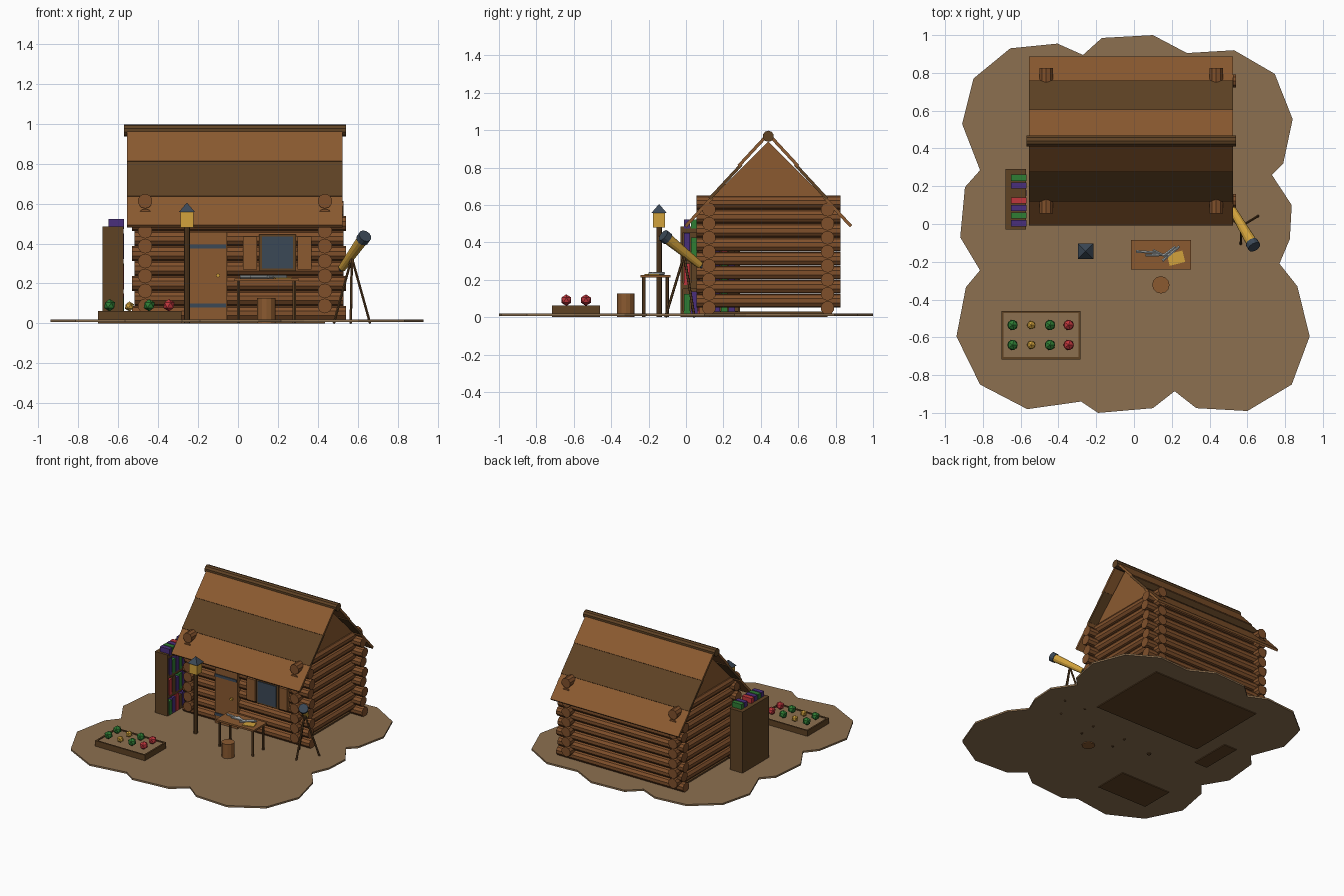
import bpy, bmesh, math
from mathutils import Vector, Matrix

if "Cube" in bpy.data.objects:
    bpy.data.objects.remove(bpy.data.objects["Cube"], do_unlink=True)


def material(name, hex_code):
    rgb = [int(hex_code[i:i + 2], 16) / 255 for i in (0, 2, 4)]
    linear = [c / 12.92 if c < 0.04 else ((c + 0.055) / 1.055) ** 2.4 for c in rgb] + [1]
    mat = bpy.data.materials.new(name)
    mat.use_nodes = True
    mat.diffuse_color = linear
    mat.node_tree.nodes["Principled BSDF"].inputs["Base Color"].default_value = linear
    return mat


light_wood = material("light wood", "8b5a30")
log_wood = material("log wood", "80502b")
dark_wood = material("dark wood", "5f4224")
earth = material("earth", "8c7050")
slate = material("slate iron", "3b4856")
brass = material("brass yellow", "d2a23c")
steel = material("steel grey", "a3a8a8")
red = material("red", "c0363c")
green = material("green", "2f7d34")
purple = material("purple", "4a2f7c")


def finish(name, bm, mat):
    bmesh.ops.recalc_face_normals(bm, faces=bm.faces)
    mesh = bpy.data.meshes.new(name)
    bm.to_mesh(mesh)
    bm.free()
    mesh.materials.append(mat)
    obj = bpy.data.objects.new(name, mesh)
    bpy.context.scene.collection.objects.link(obj)
    return obj


def box(name, mat, x, y, z, turn=0.0):
    """Box from three (low, high) ranges, optionally turned about its own vertical axis."""
    bm = bmesh.new()
    bmesh.ops.create_cube(bm, size=1)
    size = [high - low for low, high in (x, y, z)]
    middle = [(high + low) / 2 for low, high in (x, y, z)]
    bm.transform(Matrix.Translation(middle) @ Matrix.Rotation(turn, 4, "Z") @ Matrix.Diagonal(size + [1]))
    return finish(name, bm, mat)


def rod(name, mat, start, end, radius, end_radius=None, sides=10, spin=0.0):
    """Cylinder or cone between two points."""
    start, end = Vector(start), Vector(end)
    axis = end - start
    bm = bmesh.new()
    bmesh.ops.create_cone(bm, cap_ends=True, segments=sides, radius1=radius,
                          radius2=radius if end_radius is None else end_radius, depth=axis.length)
    aim = axis.to_track_quat("Z", "Y").to_matrix().to_4x4()
    bm.transform(Matrix.Translation((start + end) / 2) @ aim @ Matrix.Rotation(spin, 4, "Z"))
    return finish(name, bm, mat)


def prism(name, mat, outline, offset):
    """Extrude a flat outline by an offset vector."""
    bm = bmesh.new()
    face = bm.faces.new([bm.verts.new(p) for p in outline])
    grown = bmesh.ops.extrude_face_region(bm, geom=[face])["geom"]
    bmesh.ops.translate(bm, vec=offset, verts=[g for g in grown if isinstance(g, bmesh.types.BMVert)])
    bmesh.ops.triangulate(bm, faces=[f for f in bm.faces if len(f.verts) > 4])
    return finish(name, bm, mat)


# Ground patch
shore = [(-.17, .985), (.1, 1), (.28, .905), (.53, .92), (.745, .795), (.84, .555), (.79, .32),
         (.73, .26), (.835, .1), (.825, -.08), (.77, -.21), (.865, -.33), (.93, -.595), (.835, -.85),
         (.6, -.99), (.33, -.975), (.215, -.885), (.1, -.975), (-.19, -1), (-.28, -.94), (-.565, -.98),
         (-.815, -.85), (-.94, -.595), (-.89, -.335), (-.815, -.245), (-.92, -.07), (-.895, .195),
         (-.815, .285), (-.91, .53), (-.85, .77), (-.655, .93), (-.405, .955), (-.27, .895)]
prism("ground", earth, [(x, y, 0.006) for x, y in shore], (0, 0, 0.013))

# Log walls, interlocked at the corners
WALL_X, WALL_Y, LOG, STEP = (-0.465, 0.435), (0.123, 0.757), 0.037, 0.075
box("cabin_floor", dark_wood, WALL_X, WALL_Y, (0, 0.03))
for i in range(8):
    z = 0.05 + STEP * i
    reach = 0.012 * (i % 2)
    for side, y in zip(("front", "back"), WALL_Y):
        rod(f"{side}_log_{i}", log_wood, (-0.53 + reach, y, z), (0.54 - reach, y, z), LOG)
    for side, x in zip(("right", "left"), WALL_X):
        rod(f"{side}_log_{i}", log_wood, (x, 0.055, z + STEP / 2), (x, 0.825, z + STEP / 2), LOG)

# Gables
RIDGE = 0.44
for side, x in zip(("right", "left"), WALL_X):
    prism(f"{side}_gable", light_wood,
          [(x - 0.015, RIDGE - 0.305, 0.635), (x - 0.015, RIDGE + 0.305, 0.635), (x - 0.015, RIDGE, 0.94)],
          (0.03, 0, 0))

# Roof boards, each tucked under the one above
SLOPE = 1.08
for side, way in (("front", -1), ("back", 1)):
    bands = ((0, 0.165, light_wood), (0.15, 0.32, dark_wood), (0.305, 0.448, light_wood))
    for i, (near, far, mat) in enumerate(bands):
        top = 0.992 - 0.008 * i
        edge = [(-0.557, RIDGE + way * d, top - SLOPE * d) for d in (near, far)]
        under = [(x, y - way * 0.012, z - 0.012) for x, y, z in edge]
        prism(f"{side}_roof_board_{i}", mat, edge + under[::-1], (1.08, 0, 0))
rod("ridge_log", dark_wood, (-0.57, RIDGE, 0.967), (0.54, RIDGE, 0.967), 0.03)

# Door with iron straps and a knob
box("door", light_wood, (-0.245, -0.055), (0.072, 0.11), (0.02, 0.457))
for z in (0.09, 0.385):
    box("door_strap", slate, (-0.243, -0.06), (0.066, 0.073), (z - 0.01, z + 0.01))
rod("door_knob", brass, (-0.1, 0.055, 0.24), (-0.1, 0.073, 0.24), 0.01, sides=8)

# Window with frame and open shutters
box("window_frame", dark_wood, (0.105, 0.29), (0.072, 0.11), (0.262, 0.445))
box("window_glass", slate, (0.12, 0.275), (0.066, 0.073), (0.275, 0.435))
for x in (0.025, 0.297):
    box("shutter", light_wood, (x, x + 0.07), (0.068, 0.1), (0.27, 0.435))

# Bookcase, open towards the cabin
box("bookcase_back", dark_wood, (-0.68, -0.667), (-0.03, 0.29), (0, 0.485))
for y in (-0.03, 0.277):
    box("bookcase_side", dark_wood, (-0.68, -0.573), (y, y + 0.013), (0, 0.485))
BOOKS = (purple, green, purple, red, dark_wood, purple, green)
for level in range(4):
    z = 0.02 + 0.151 * level
    box("shelf", dark_wood, (-0.68, -0.573), (-0.03, 0.29), (z - 0.02, z + 0.012))
    for i in range(7):
        y = -0.012 + 0.04 * i
        tall = 0.05 if level == 3 else 0.105 + 0.012 * ((i + level) % 3)
        mat = BOOKS[(i + 2 * level + 1) % 7] if level < 3 else BOOKS[i]
        if mat != dark_wood or level < 3:
            box("book", mat, (-0.65, -0.57), (y, y + 0.033), (z, z + tall))

# Lamp post
LAMP = (-0.256, -0.144)
rod("lamp_post", dark_wood, (*LAMP, 0), (*LAMP, 0.485), 0.015, sides=8)
rod("lantern", brass, (*LAMP, 0.48), (*LAMP, 0.56), 0.046, sides=4, spin=math.pi / 4)
rod("lantern_roof", slate, (*LAMP, 0.557), (*LAMP, 0.605), 0.058, 0, sides=4, spin=math.pi / 4)

# Work table with tools and a map
box("table_top", light_wood, (-0.017, 0.302), (-0.242, -0.084), (0.212, 0.226))
for x in (0.003, 0.282):
    for y in (-0.225, -0.1):
        rod("table_leg", dark_wood, (x, y, 0), (x, y, 0.215), 0.009, sides=6)
box("map", brass, (0.18, 0.265), (-0.212, -0.15), (0.226, 0.231), turn=0.25)
TOOLS = (((0.01, -0.145), (0.12, -0.152)), ((0.06, -0.165), (0.18, -0.163)), ((0.1, -0.138), (0.18, -0.178)),
         ((0.15, -0.195), (0.24, -0.118)), ((0.16, -0.165), (0.22, -0.12)))
for start, end in TOOLS:
    rod("hand_tool", steel, (*start, 0.234), (*end, 0.234), 0.008, sides=6)

# Stump stool
rod("stool", light_wood, (0.142, -0.322, 0), (0.142, -0.322, 0.127), 0.046, sides=12)

# Vegetable planter
BED_X, BED_Y, RIM = (-0.702, -0.283), (-0.717, -0.46), 0.012
for x in (BED_X[0], BED_X[1] - RIM):
    box("planter_end", dark_wood, (x, x + RIM), BED_Y, (0, 0.062))
for y in (BED_Y[0], BED_Y[1] - RIM):
    box("planter_side", dark_wood, BED_X, (y, y + RIM), (0, 0.062))
box("planter_base", dark_wood, BED_X, BED_Y, (0, 0.03))
box("planter_soil", earth, (BED_X[0] + RIM, BED_X[1] - RIM), (BED_Y[0] + RIM, BED_Y[1] - RIM), (0.03, 0.056))
for i, mat in enumerate((green, brass, green, red)):
    for y in (-0.64, -0.535):
        bm = bmesh.new()
        radius = 0.025 if mat == brass else 0.031
        bmesh.ops.create_icosphere(bm, subdivisions=1, radius=radius)
        bm.transform(Matrix.Translation((-0.643 + 0.099 * i, y, 0.06 + radius)))
        finish("vegetable", bm, mat)

# Telescope on a tripod
eye, lens = Vector((0.522, 0.075, 0.278)), Vector((0.637, -0.122, 0.438))
rod("telescope_tube", brass, eye, eye.lerp(lens, 0.92), 0.02, 0.03, sides=12)
rod("telescope_lens", slate, eye.lerp(lens, 0.88), lens, 0.034, sides=12)
rod("telescope_eyepiece", slate, eye.lerp(lens, -0.06), eye, 0.012, sides=8)
for foot in ((0.48, 0.045, 0), (0.565, -0.11, 0), (0.662, 0.045, 0)):
    rod("tripod_leg", dark_wood, (0.57, -0.01, 0.33), foot, 0.007, sides=6)
